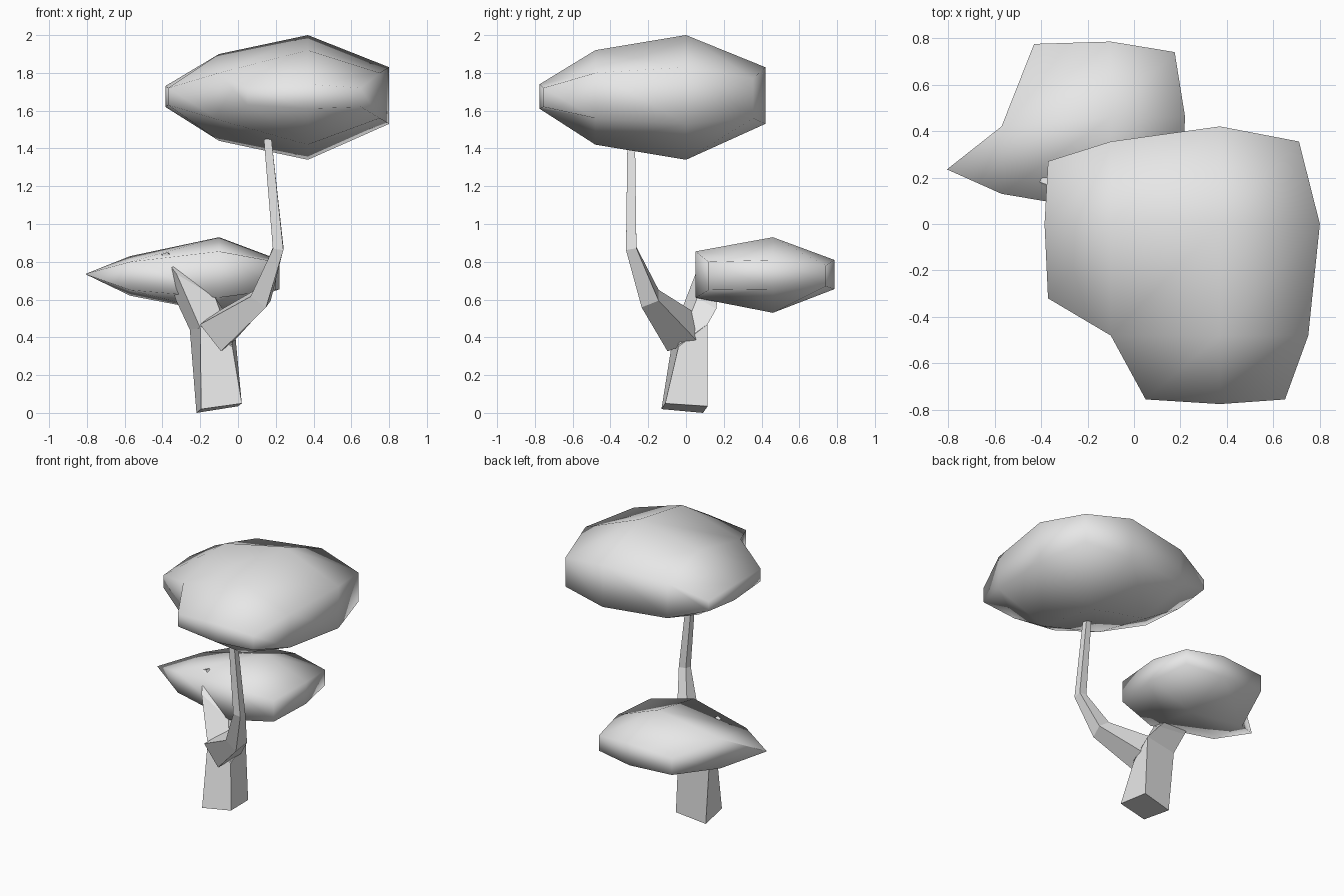
import bpy
import bmesh
from mathutils import Vector

default_cube = bpy.data.objects.get("Cube")
if default_cube:
    bpy.data.objects.remove(default_cube, do_unlink=True)

clay = bpy.data.materials.new("pale_grey")
clay.use_nodes = True
grey = (0.8, 0.8, 0.8, 1)
clay.diffuse_color = grey
clay.node_tree.nodes["Principled BSDF"].inputs["Base Color"].default_value = grey


def finish(bm, name, smooth):
    """Turn a bmesh into a named object with consistent normals."""
    bmesh.ops.recalc_face_normals(bm, faces=bm.faces[:])
    for face in bm.faces:
        face.smooth = smooth
    mesh = bpy.data.meshes.new(name)
    bm.to_mesh(mesh)
    bm.free()
    mesh.materials.append(clay)
    obj = bpy.data.objects.new(name, mesh)
    bpy.context.collection.objects.link(obj)
    return obj


def canopy(name, rows):
    """Closed leaf pad from a grid of (x, y, top, bottom); None leaves a gap."""
    bm = bmesh.new()
    cache = {}

    def vert(point, layer):
        key = (point, layer)
        if key not in cache:
            cache[key] = bm.verts.new((point[0], point[1], point[layer]))
        return cache[key]

    # top and bottom skins
    edges = {}
    for r0, r1 in zip(rows, rows[1:]):
        for i in range(len(r0) - 1):
            corners = (r0[i], r0[i + 1], r1[i + 1], r1[i])
            if None in corners:
                continue
            ring = list(dict.fromkeys(corners))
            if len(ring) < 3:
                continue
            for layer in (2, 3):
                bm.faces.new([vert(p, layer) for p in ring])
            for a, b in zip(ring, ring[1:] + ring[:1]):
                key = frozenset((a, b))
                edges[key] = None if key in edges else (a, b)
    # side wall along the open rim
    for rim in edges.values():
        if rim:
            a, b = rim
            bm.faces.new((vert(a, 2), vert(b, 2), vert(b, 3), vert(a, 3)))
    return finish(bm, name, True)


def loft(name, sections):
    """Flat-faced limb through four-cornered sections, capped at both ends."""
    bm = bmesh.new()
    rings = [[bm.verts.new(p) for p in section] for section in sections]
    for low, high in zip(rings, rings[1:]):
        for i in range(4):
            j = (i + 1) % 4
            bm.faces.new((low[i], low[j], high[j], high[i]))
    bm.faces.new(rings[0])
    bm.faces.new(rings[-1])
    return finish(bm, name, False)


def square_path(path):
    """Square sections (centre, half width) set across the path direction."""
    centres = [Vector(p) for p, _ in path]
    last = len(path) - 1
    sections = []
    for i, (c, (_, half)) in enumerate(zip(centres, path)):
        along = Vector()
        if i > 0:
            along += (c - centres[i - 1]).normalized()
        if i < last:
            along += (centres[i + 1] - c).normalized()
        along.normalize()
        side = Vector((0, 1, 0)).cross(along).normalized() * half
        depth = along.cross(side)
        sections.append([c - side - depth, c + side - depth,
                         c + side + depth, c - side + depth])
    return sections


# Trunk, slightly tilted at the foot
loft("trunk", [
    [(-.195, -.13, .02), (.02, -.11, .05), (0, .115, .035), (-.22, .09, 0)],
    [(-.2, -.06, .46), (-.03, -.04, .35), (-.02, .115, .47), (-.255, .1, .44)],
])

# Short branch that pierces the lower canopy
loft("lower_branch", [
    [(-.2, -.06, .45), (-.03, -.04, .36), (-.02, .115, .47), (-.255, .1, .44)],
    [(-.325, .05, .735), (-.12, .06, .61), (-.08, .16, .55), (-.33, .12, .6)],
    [(-.405, .18, .84), (-.375, .17, .85), (-.37, .2, .85), (-.4, .2, .835)],
])

# Long bent branch holding the upper canopy
loft("upper_branch", square_path([
    ((-.11, -.02, .425), .09),
    ((.12, -.19, .605), .05),
    ((.213, -.29, .87), .028),
    ((.157, -.29, 1.45), .02),
]))

# Upper canopy, rows run front to back
canopy("upper_canopy", [
    [None, (.05, -.755, 1.72, 1.63), (.37, -.775, 1.74, 1.61), (.65, -.755, 1.72, 1.62)],
    [(-.37, -.32, 1.72, 1.63), (-.1, -.48, 1.8, 1.55), (.37, -.48, 1.92, 1.42), (.75, -.48, 1.8, 1.56)],
    [(-.385, 0, 1.73, 1.62), (-.1, 0, 1.9, 1.44), (.37, 0, 2, 1.34), (.8, 0, 1.83, 1.53)],
    [(-.37, .27, 1.71, 1.64), (-.1, .355, 1.8, 1.55), (.37, .42, 1.83, 1.53), (.71, .355, 1.77, 1.56)],
])

# Lower canopy with a pointed tip on one side
tip = (-.805, .235, .737, .733)
canopy("lower_canopy", [
    [tip, (-.57, .13, .8, .65), (-.1, .05, .855, .61), (.2, .12, .8, .65)],
    [tip, (-.57, .42, .83, .62), (-.1, .46, .93, .53), (.22, .46, .81, .655)],
    [None, (-.43, .775, .79, .67), (-.1, .785, .81, .655), (.175, .74, .78, .67)],
])
